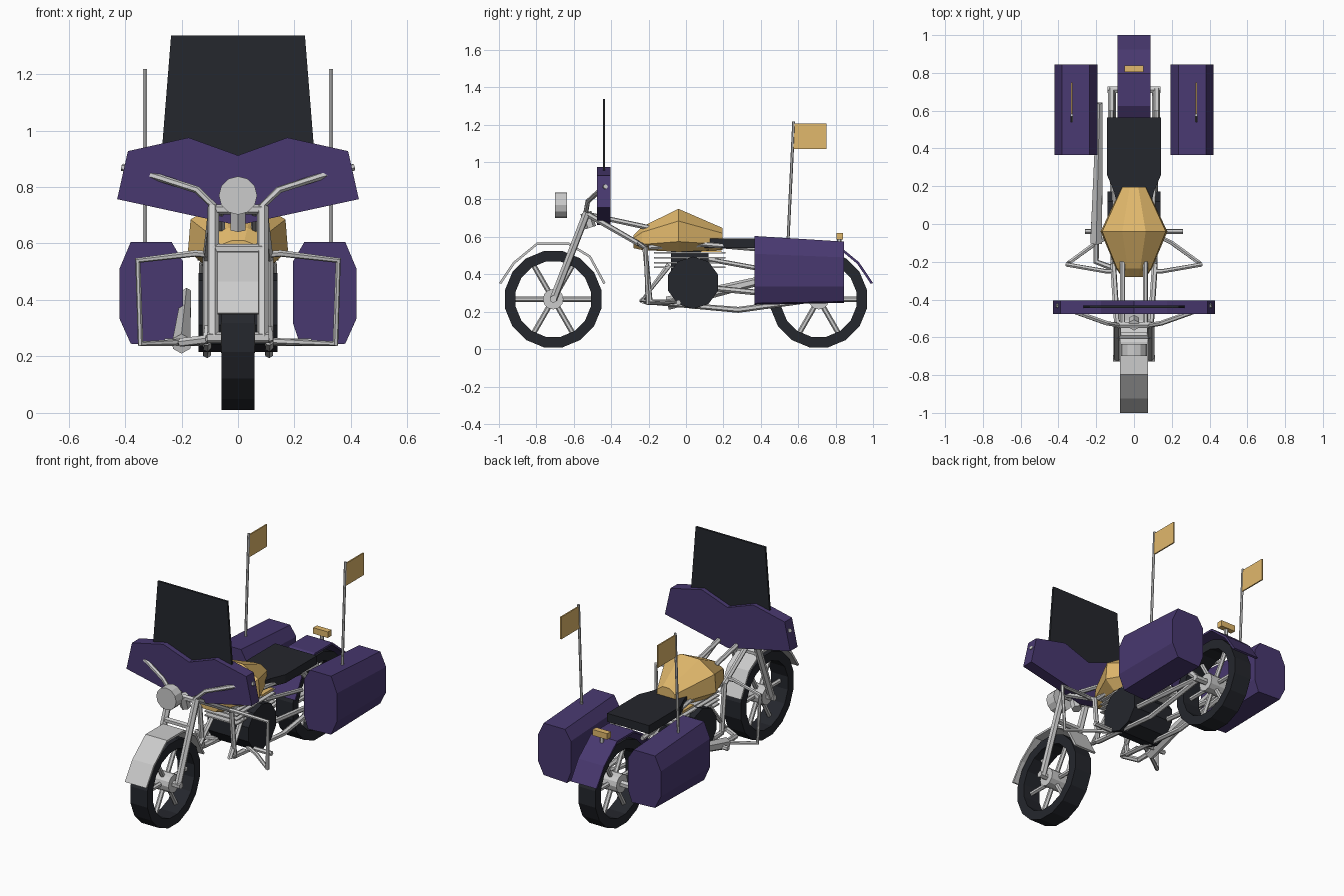
import bpy, bmesh, math
from mathutils import Vector, Matrix

if "Cube" in bpy.data.objects:
    bpy.data.objects.remove(bpy.data.objects["Cube"])


def material(name, rgb):
    m = bpy.data.materials.new(name)
    m.diffuse_color = (*rgb, 1)
    m.use_nodes = True
    m.node_tree.nodes["Principled BSDF"].inputs["Base Color"].default_value = m.diffuse_color
    return m


BLACK = material("black", (0.018, 0.02, 0.026))
PURPLE = material("purple", (0.065, 0.04, 0.16))
GOLD = material("gold", (0.75, 0.48, 0.15))


def finish(name, bm, mat=None):
    bmesh.ops.recalc_face_normals(bm, faces=bm.faces)
    me = bpy.data.meshes.new(name)
    bm.to_mesh(me)
    bm.free()
    ob = bpy.data.objects.new(name, me)
    bpy.context.collection.objects.link(ob)
    if mat:
        me.materials.append(mat)
    return ob


def loft(name, rings, mat=None, closed=False):
    """Skin a row of equal-sized rings, capping the ends unless closed."""
    bm = bmesh.new()
    rows = [[bm.verts.new(p) for p in r] for r in rings]
    n = len(rows[0])
    pairs = list(zip(rows, rows[1:])) + ([(rows[-1], rows[0])] if closed else [])
    for a, b in pairs:
        for i in range(n):
            j = (i + 1) % n
            bm.faces.new((a[i], a[j], b[j], b[i]))
    if not closed:
        bm.faces.new(rows[0])
        bm.faces.new(rows[-1])
    return finish(name, bm, mat)


def box(name, x, y, z, mat=None):
    lo, hi = [[(a, y[0], z[i]) for a in x] + [(a, y[1], z[i]) for a in x[::-1]] for i in (0, 1)]
    return loft(name, [lo, hi], mat)


def rod(name, a, b, r1, r2=None, sides=6, mat=None):
    a, b = Vector(a), Vector(b)
    d = b - a
    bm = bmesh.new()
    bmesh.ops.create_cone(bm, cap_ends=True, segments=sides, radius1=r1,
                          radius2=r1 if r2 is None else r2, depth=d.length)
    rot = d.to_track_quat('Z', 'Y').to_matrix().to_4x4()
    bmesh.ops.transform(bm, verts=bm.verts, matrix=Matrix.Translation((a + b) / 2) @ rot)
    return finish(name, bm, mat)


def pipe(name, pts, r):
    """Bent tube with mitred joints."""
    pts = [Vector(p) for p in pts]
    rings = []
    dirs = [(b - a).normalized() for a, b in zip(pts, pts[1:])]
    side = dirs[0].orthogonal().normalized()
    for i, p in enumerate(pts):
        d0, d1 = dirs[max(i - 1, 0)], dirs[min(i, len(dirs) - 1)]
        t = (d0 + d1).normalized()
        side = (side - t * side.dot(t)).normalized()
        up = t.cross(side)
        rings.append([p + r * (side * math.cos(k * math.pi / 3) + up * math.sin(k * math.pi / 3))
                      for k in range(6)])
    return loft(name, rings)


def pair(name, pts, r):
    for s, label in ((1, "right"), (-1, "left")):
        pipe(f"{label}_{name}", [(s * x, y, z) for x, y, z in pts], r)


# wheels: square-section tyre, hub and six spokes
for label, cy in (("front", -0.71), ("rear", 0.71)):
    cz, rings = 0.267, []
    for k in range(16):
        a = (k + 0.5) * math.pi / 8
        rings.append([(x, cy + r * math.cos(a), cz + r * math.sin(a))
                      for x, r in ((-0.058, 0.205), (-0.058, 0.262), (0.058, 0.262), (0.058, 0.205))])
    loft(f"{label}_tyre", rings, BLACK, closed=True)
    rod(f"{label}_hub", (-0.06, cy, cz), (0.06, cy, cz), 0.055, sides=12)
    for k in range(6):
        a = k * math.pi / 3
        rod(f"{label}_spoke_{k}", (0, cy, cz),
            (0, cy + 0.21 * math.cos(a), cz + 0.21 * math.sin(a)), 0.014)

# fenders: thin arched strips
arc = [(1.0, 0.353), (0.925, 0.465), (0.797, 0.57), (0.626, 0.57), (0.51, 0.5), (0.43, 0.353)]
for label, s, w, mat in (("front", -1, 0.073, None), ("rear", 1, 0.088, PURPLE)):
    rings = []
    for y, z in arc:
        d = Vector((y - 0.71, z - 0.267)).normalized() * 0.013
        rings.append([(-w, s * y, z), (w, s * y, z),
                      (w, s * (y - d.x), z - d.y), (-w, s * (y - d.x), z - d.y)])
    loft(f"{label}_fender", rings, mat)

# fork, handlebars and headlight
pair("fork_leg", [(0.088, -0.71, 0.265), (0.088, -0.53, 0.73)], 0.021)
pair("handlebar", [(0.085, -0.535, 0.70), (0.088, -0.535, 0.735), (0.145, -0.525, 0.79),
                   (0.285, -0.475, 0.835), (0.41, -0.43, 0.87)], 0.013)
for i, (y, z) in enumerate(((-0.535, 0.72), (-0.59, 0.58))):
    rod(f"fork_bridge_{i}", (-0.09, y, z), (0.09, y, z), 0.018)
rod("front_axle", (-0.11, -0.71, 0.267), (0.11, -0.71, 0.267), 0.02)
rod("headlight", (0, -0.7, 0.77), (0, -0.635, 0.77), 0.068, sides=12)

# fairing and windshield
half = [(0.175, 0.975), (0.39, 0.927), (0.428, 0.757)]
outline = [(0, 0.912)] + half + [(0, 0.664)] + [(-x, z) for x, z in half[::-1]]
loft("fairing", [[(x, y, z) for x, z in outline] for y in (-0.477, -0.405)], PURPLE)
loft("windshield", [[(x, y, z) for x, z in ((-0.272, 0.9), (0.272, 0.9), (0.237, 1.337), (-0.237, 1.337))]
                    for y in (-0.445, -0.432)], BLACK)

# fuel tank: eight-sided sections (y, half width, bottom, lower, shoulder, top)
rings = []
for y, w, b, lo, sh, top in ((-0.28, 0.065, 0.54, 0.565, 0.595, 0.61), (-0.235, 0.095, 0.53, 0.56, 0.625, 0.655),
                             (-0.04, 0.177, 0.52, 0.575, 0.685, 0.75), (0.195, 0.065, 0.53, 0.56, 0.62, 0.648)):
    prof = [(w * 0.65, b), (w, lo), (w * 0.95, sh), (w * 0.35, top)]
    rings.append([(x, y, z) for x, z in prof] + [(-x, y, z) for x, z in prof[::-1]])
loft("fuel_tank", rings, GOLD)

# seat
half = [(0.09, 0.1), (0.105, 0.17), (0.143, 0.26), (0.143, 0.565)]
plan = half + [(-x, y) for x, y in half[::-1]]
loft("seat", [[(x, y, z) for x, y in plan] for z in (0.54, 0.592)], BLACK)

# saddlebags with flag poles and flags
section = [(0.38, 0.605), (0.235, 0.605), (0.194, 0.535), (0.194, 0.32),
           (0.222, 0.237), (0.38, 0.245), (0.42, 0.335), (0.42, 0.51)]
for s, label in ((1, "right"), (-1, "left")):
    loft(f"{label}_saddlebag", [[(s * x, 0.365, z) for x, z in section],
                                [(s * x, 0.845, 0.25 + (z - 0.24) * 0.89) for x, z in section]], PURPLE)
    rod(f"{label}_flag_pole", (s * 0.33, 0.545, 0.57), (s * 0.33, 0.576, 1.217), 0.008)
    box(f"{label}_flag", (s * 0.326, s * 0.334), (0.57, 0.75), (1.07, 1.207), GOLD)
rod("tail_light_stem", (0, 0.82, 0.55), (0, 0.82, 0.6), 0.012)
box("tail_light", (-0.05, 0.05), (0.805, 0.84), (0.585, 0.622), GOLD)

# engine drum with cooling fins
rod("engine", (-0.14, 0.038, 0.355), (0.14, 0.038, 0.355), 0.14, sides=10, mat=BLACK)
box("cylinder_block", (-0.07, 0.07), (-0.08, 0.12), (0.4, 0.54), BLACK)
for k in range(4):
    box(f"cooling_fin_{k}", (-0.11, 0.11), (-0.17, 0.21), (0.433 + k * 0.026, 0.441 + k * 0.026))
box("tank_bracket", (-0.11, 0.11), (0.08, 0.19), (0.515, 0.527), GOLD)

# frame tubes
rod("steering_head", (0, -0.51, 0.65), (0, -0.535, 0.73), 0.03)
pair("top_tube", [(0.06, -0.525, 0.72), (0.06, -0.2, 0.65)], 0.014)
pair("down_tube", [(0.09, -0.525, 0.72), (0.11, -0.22, 0.545), (0.11, -0.19, 0.25),
                   (0.11, 0.28, 0.21), (0.11, 0.71, 0.27)], 0.016)
pair("seat_rail", [(0.1, -0.2, 0.545), (0.1, 0.1, 0.56), (0.12, 0.45, 0.53), (0.12, 0.6, 0.52)], 0.014)
pair("swing_arm", [(0.11, 0.1, 0.33), (0.12, 0.71, 0.27)], 0.016)
pair("shock", [(0.12, 0.45, 0.53), (0.12, 0.71, 0.27)], 0.019)
pair("rear_brace", [(0.1, 0.12, 0.48), (0.12, 0.45, 0.42)], 0.013)
rod("rear_axle", (-0.14, 0.71, 0.267), (0.14, 0.71, 0.267), 0.02)

# crash bars and foot pegs
pair("crash_bar", [(0.1, -0.25, 0.56), (0.15, -0.25, 0.565), (0.355, -0.215, 0.54),
                   (0.345, -0.205, 0.245), (0.2, -0.1, 0.25), (0.1, -0.05, 0.255)], 0.012)
pair("foot_peg", [(0.1, -0.04, 0.25), (0.26, -0.04, 0.25)], 0.014)

# exhaust: right and left headers, tapered silencer on the left
pair("exhaust_header", [(0.09, -0.09, 0.45), (0.11, -0.235, 0.26), (0.11, -0.1, 0.25)], 0.016)
pipe("exhaust_link", [(-0.11, -0.235, 0.26), (-0.2, -0.2, 0.25), (-0.2, -0.08, 0.25)], 0.016)
rod("silencer", (-0.2, -0.1, 0.245), (-0.182, 0.64, 0.425), 0.036, 0.018)
